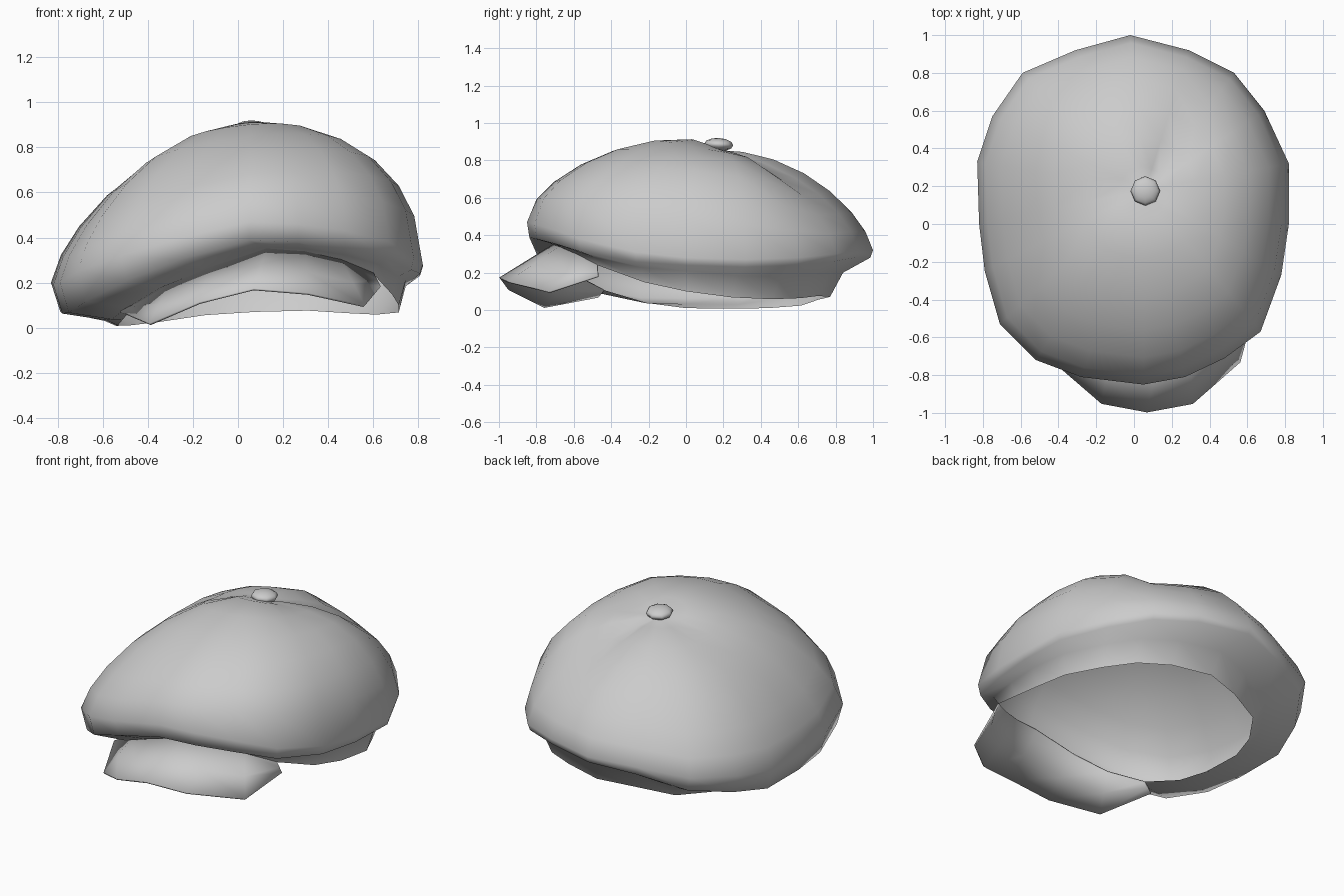
import bpy, math
from mathutils import Vector

if "Cube" in bpy.data.objects:
    bpy.data.objects.remove(bpy.data.objects["Cube"], do_unlink=True)

GREY = (0.6, 0.6, 0.6, 1)
cloth = bpy.data.materials.new("grey_cloth")
cloth.use_nodes = True
cloth.diffuse_color = GREY
cloth.node_tree.nodes["Principled BSDF"].inputs["Base Color"].default_value = GREY


def finish(obj, angle):
    obj.data.materials.clear()
    obj.data.materials.append(cloth)
    bpy.ops.object.select_all(action='DESELECT')
    obj.select_set(True)
    bpy.context.view_layer.objects.active = obj
    bpy.ops.object.shade_smooth_by_angle(angle=math.radians(angle))


def loft(name, rows, closed, tip=None, angle=100):
    """Skin equal rows of points; an optional tip closes the first row."""
    n = len(rows[0])
    verts = [p for row in rows for p in row]
    faces = []
    for r in range(len(rows) - 1):
        for i in range(n if closed else n - 1):
            j = (i + 1) % n
            faces.append((r * n + i, (r + 1) * n + i, (r + 1) * n + j, r * n + j))
    if tip is not None:
        verts.append(tip)
        faces += [(len(verts) - 1, i, (i + 1) % n) for i in range(n)]
    mesh = bpy.data.meshes.new(name)
    mesh.from_pydata(verts, [], faces)
    obj = bpy.data.objects.new(name, mesh)
    bpy.context.collection.objects.link(obj)
    finish(obj, angle)
    return obj


# Widest outline of the crown, counter-clockwise from the front
rim = [Vector(p) for p in (
    (.05, -.85, .47), (.27, -.81, .46), (.48, -.71, .43), (.67, -.57, .38),
    (.78, -.27, .31), (.82, 0, .28), (.82, .32, .27), (.69, .6, .28),
    (.53, .8, .3), (.29, .92, .32), (-.02, 1, .32), (-.31, .92, .3),
    (-.59, .8, .26), (-.75, .57, .23), (-.83, .33, .2), (-.82, 0, .19),
    (-.79, -.25, .2), (-.71, -.53, .25), (-.52, -.72, .32), (-.28, -.81, .39))]
apex = Vector((.06, .18, .855))
fold = Vector((.53, .85))


def crown_point(p, s):
    """Point on the puffed top, s running from the button to the rim."""
    d = (p - apex).to_2d().normalized()
    fall = .615 - .09 * d.x + .095 * d.y + .2 * max(0, d.x * d.y)
    q = apex.lerp(p, s)
    puff = .19 * max(0, -d.y) * math.sqrt(s) * (1 - s)
    dent = .08 * max(0, d.dot(fold)) ** 16 * math.sin(math.pi * s)
    rise = (1 - s ** (2 + max(0, d.x))) ** fall
    q.z = p.z + (apex.z - p.z) * rise + puff - dent
    return q


def lip_point(p):
    """Rounded edge below the widest outline."""
    drop = .04 + .13 * min(0, p.x) ** 2 + .05 * max(0, -p.y)
    return Vector((p.x * (.95 if p.x < 0 else .985), p.y * .985, p.z - drop))


def band_top_point(p):
    z = lip_point(p).z - .03 - .05 * max(0, p.y)
    return Vector((.08 + p.x * .81, p.y * (.86 if p.y < 0 else .84), max(.03, z)))


def band_low_point(p):
    return Vector((.09 + p.x * .76, p.y * (.83 if p.y < 0 else .77),
                   max(.008, p.z - .18 - .07 * p.y)))


# Crown, tucked underneath and running on into the head band
rows = [[crown_point(p, s) for p in rim] for s in (.15, .35, .55, .72, .86, .95)]
rows.append(rim)
rows.append([lip_point(p) for p in rim])
rows.append([band_top_point(p) for p in rim])
band_low = [band_low_point(p) for p in rim]
rows.append(band_low)
loft("crown_and_band", rows, True, apex)

# Arched peak sprung from the front of the band
root = band_low[17:] + band_low[:4]
edge = [Vector(p) for p in (
    (-.52, -.47, .07), (-.39, -.76, .015), (-.17, -.95, .11), (.07, -.995, .17),
    (.31, -.95, .15), (.56, -.73, .095), (.63, -.47, .18))]
middle = [a.lerp(b, .5) for a, b in zip(root, edge)]
peak = loft("peak", [root, middle, edge], False)
thick = peak.modifiers.new("thickness", 'SOLIDIFY')
thick.thickness = .01
thick.offset = 0

# Button on top
bpy.ops.mesh.primitive_uv_sphere_add(segments=8, ring_count=6, location=(.06, .175, .885))
button = bpy.context.object
button.name = "button"
button.scale = (.078, .078, .035)
button.rotation_euler.x = -.06
finish(button, 70)
